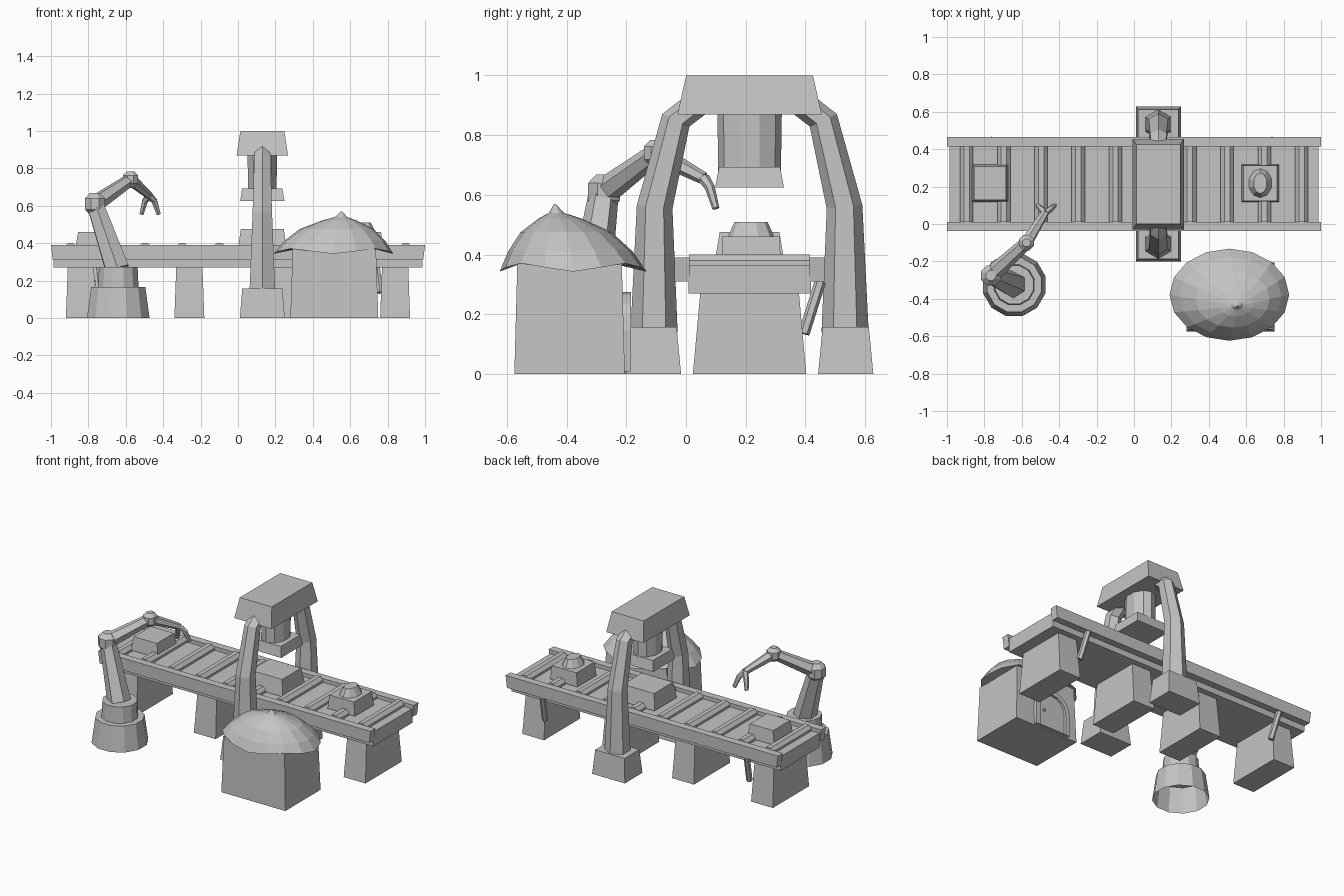
import bpy, bmesh, math
from mathutils import Vector

if "Cube" in bpy.data.objects:
    bpy.data.objects.remove(bpy.data.objects["Cube"], do_unlink=True)

grey = bpy.data.materials.new("plain_grey")
grey.use_nodes = True
COLOUR = (0.55, 0.55, 0.55, 1)
grey.diffuse_color = COLOUR
grey.node_tree.nodes["Principled BSDF"].inputs["Base Color"].default_value = COLOUR


def loft(name, rings, cap_start=True, cap_end=True):
    """Skin a list of equal-sized point rings into a flat-shaded object."""
    bm = bmesh.new()
    loops = [[bm.verts.new(p) for p in ring] for ring in rings]
    n = len(loops[0])
    for a, b in zip(loops, loops[1:]):
        for i in range(n):
            j = (i + 1) % n
            bm.faces.new((a[i], a[j], b[j], b[i]))
    if cap_start:
        bm.faces.new(loops[0][::-1])
    if cap_end:
        bm.faces.new(loops[-1])
    bmesh.ops.remove_doubles(bm, verts=bm.verts, dist=0.0005)
    bmesh.ops.recalc_face_normals(bm, faces=bm.faces)
    mesh = bpy.data.meshes.new(name)
    bm.to_mesh(mesh)
    bm.free()
    mesh.materials.append(grey)
    obj = bpy.data.objects.new(name, mesh)
    bpy.context.collection.objects.link(obj)
    return obj


def block(name, x, y, z0, z1, bottom, top=None):
    """Box with its own bottom and top size."""
    rings = []
    for z, (w, d) in ((z0, bottom), (z1, top or bottom)):
        rings.append([(x + sx * w / 2, y + sy * d / 2, z)
                      for sx, sy in ((-1, -1), (1, -1), (1, 1), (-1, 1))])
    return loft(name, rings)


def turned(name, x, y, levels, sides=12, cap_start=True, cap_end=True):
    """Stack of oval rings, each level given as (z, radius_x, radius_y)."""
    turn = [2 * math.pi * (i + 0.5) / sides for i in range(sides)]
    rings = [[(x + rx * math.cos(a), y + ry * math.sin(a), z) for a in turn]
             for z, rx, ry in levels]
    return loft(name, rings, cap_start, cap_end)


def bar(name, points, radii, sides=6):
    """Polygonal bar along a path with a radius at each point."""
    pts = [Vector(p) for p in points]
    rings = []
    for i, p in enumerate(pts):
        t = (pts[min(i + 1, len(pts) - 1)] - pts[max(i - 1, 0)]).normalized()
        u = Vector((1, 0, 0))
        u = (u - t * u.dot(t)).normalized()
        v = t.cross(u)
        ring = []
        for k in range(sides):
            a = 2 * math.pi * (k + 0.5) / sides
            ring.append(p + radii[i] * (u * math.cos(a) + v * math.sin(a)))
        rings.append(ring)
    return loft(name, rings)


def joint(name, p, r):
    turned(name, p[0], p[1], [(p[2] - r, r * .5, r * .5), (p[2] - r * .5, r, r),
                              (p[2] + r * .5, r, r), (p[2] + r, r * .5, r * .5)], 8)


MID = 0.213  # centre line of the conveyor in y

# Conveyor bed, rails, rollers and legs
block("conveyor_bed", 0, MID, 0.27, 0.365, (1.975, 0.41))
for side, label in ((-1, "front"), (1, "back")):
    block("rail_" + label, 0, MID + side * 0.226, 0.31, 0.39, (1.98, 0.05), (2.0, 0.05))
for i in range(10):
    x = -0.895 + i * 0.199
    bar(f"roller_{i}", [(x, 0.01, 0.365), (x, 0.415, 0.365)], [0.038, 0.038], 8)
for i, x in enumerate((-0.84, -0.26, 0.26, 0.84)):
    block(f"conveyor_leg_{i}", x, MID, 0, 0.275, (0.16, 0.38), (0.14, 0.33))

# Slanted struts under the back rail
for s, label in ((-1, "right"), (1, "left")):
    bar("strut_" + label, [(s * 0.75 - 0.012, 0.45, 0.31), (s * 0.75 + 0.008, 0.395, 0.135)],
        [0.019, 0.019])

# Workpieces on the conveyor
block("workpiece_raw", -0.77, MID + 0.005, 0.37, 0.46, (0.2, 0.2), (0.17, 0.18))
block("workpiece_pressed", 0.13, MID, 0.37, 0.475, (0.26, 0.235), (0.23, 0.2))
block("workpiece_done", 0.675, MID + 0.005, 0.37, 0.46, (0.2, 0.2), (0.18, 0.19))
turned("workpiece_knob", 0.675, MID + 0.005,
       [(0.455, 0.066, 0.08), (0.51, 0.036, 0.055)], 10)

# Press frame: curved pillars on blocks, mirrored about the conveyor
PX = 0.13
path = [(-0.32, 0.14), (-0.318, 0.56), (-0.247, 0.85), (-0.15, 0.925)]
for s, label in ((1, "front"), (-1, "back")):
    bar("press_pillar_" + label, [(PX, MID + s * o, z) for o, z in path],
        [0.079, 0.06, 0.05, 0.045])
    block("press_foot_" + label, PX, MID - s * 0.322, 0, 0.157, (0.24, 0.185), (0.215, 0.155))
block("press_head", PX, MID, 0.87, 1.0, (0.275, 0.483), (0.235, 0.425))
turned("press_ram", PX, MID, [(0.68, 0.08, 0.105), (0.88, 0.083, 0.108)], 10)
block("press_plate", PX, MID, 0.625, 0.693, (0.237, 0.23), (0.215, 0.205))

# Robot arm: hollow stepped pedestal, two links, wrist and gripper
AX, AY = -0.64, -0.325
turned("arm_pedestal", AX, AY, [(0, 0.173, 0.173), (0.165, 0.15, 0.15),
                                (0.165, 0.112, 0.112), (0.272, 0.107, 0.107)],
       12, cap_start=False)
elbow, knuckle, wrist = (-0.765, -0.275, 0.61), (-0.575, -0.1, 0.74), (-0.475, 0.06, 0.655)
bar("upper_arm", [(-0.645, -0.325, 0.26), elbow], [0.072, 0.05])
bar("forearm", [elbow, knuckle], [0.047, 0.034])
bar("hand", [knuckle, wrist], [0.034, 0.021])
joint("elbow_joint", elbow, 0.058)
joint("knuckle_joint", knuckle, 0.044)
for s, label in ((-1, "right"), (1, "left")):
    bar("gripper_" + label, [wrist, (-0.472 + s * 0.025, 0.08, 0.625),
                             (-0.47 + s * 0.046, 0.1, 0.555)], [0.02, 0.017, 0.012])

# Hut walls
HX, HY = 0.515, -0.39
block("hut_walls", HX, HY, 0, 0.37, (0.47, 0.37), (0.445, 0.35))

# Drooping roof with a wavy rim and a pointed cap
SIDES = 16
apex = Vector((0.555, -0.44))
rim_centre = Vector((0.51, -0.378))


def roof_ring(t, z, wave):
    c = apex.lerp(rim_centre, t)
    ring = []
    for i in range(SIDES):
        a = 2 * math.pi * i / SIDES
        ring.append((c.x + 0.32 * t * math.cos(a), c.y + 0.246 * t * math.sin(a),
                     z - wave * math.cos(4 * a)))
    return ring


loft("hut_roof", [roof_ring(*r) for r in (
    (0.6, 0.375, 0), (1, 0.357, 0.014), (0.85, 0.415, 0.005), (0.62, 0.475, 0),
    (0.3, 0.52, 0), (0.1, 0.54, 0), (0.012, 0.57, 0))])

# Arched doorway at the back of the hut
DX, wall_y = 0.48, HY + 0.175


def arch(half, height, y):
    pts = [(DX - half, y, 0.008), (DX + half, y, 0.008)]
    for i in range(9):
        a = math.pi * i / 8
        pts.append((DX + half * math.cos(a), y, height - half + half * math.sin(a)))
    return pts


loft("door_frame", [arch(0.13, 0.275, wall_y - 0.02), arch(0.13, 0.275, wall_y + 0.03),
                    arch(0.1, 0.245, wall_y + 0.03), arch(0.1, 0.245, wall_y + 0.014)])
turned("door_knob", DX + 0.06, wall_y + 0.018, [(0.12, 0.009, 0.009), (0.135, 0.009, 0.009)], 6)
